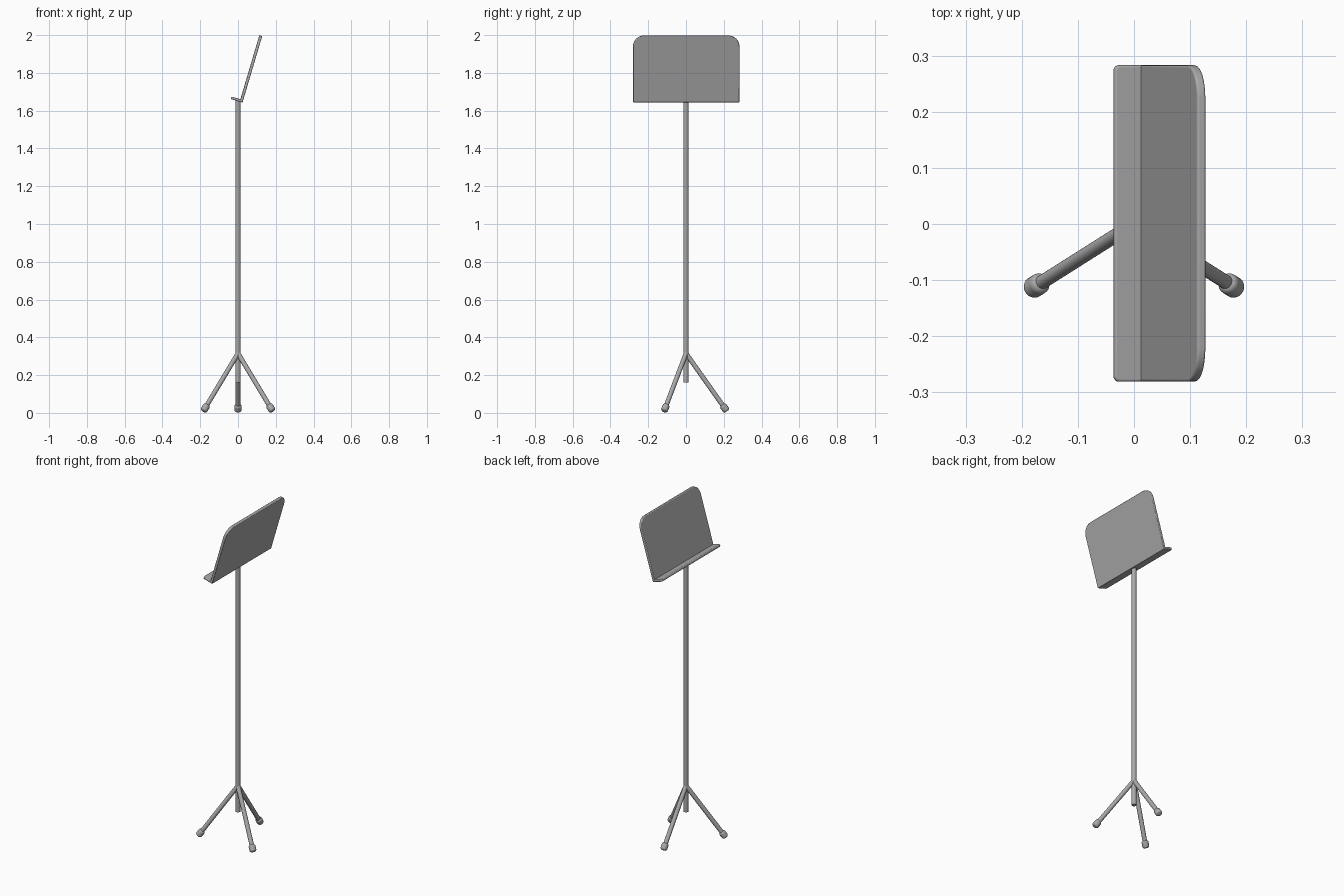
import bpy, math
from mathutils import Vector, Matrix

if "Cube" in bpy.data.objects:
    bpy.data.objects.remove(bpy.data.objects["Cube"])

grey = bpy.data.materials.new("grey metal")
grey.use_nodes = True
GREY = (0.4, 0.4, 0.4, 1)
grey.diffuse_color = GREY
grey.node_tree.nodes["Principled BSDF"].inputs["Base Color"].default_value = GREY


def finish(obj, name, bevel=0, segments=3):
    obj.name = name
    obj.data.materials.append(grey)
    if bevel:
        mod = obj.modifiers.new("soft_edges", "BEVEL")
        mod.width, mod.segments = bevel, segments
        mod.limit_method = "ANGLE"
        mod.angle_limit = math.radians(40)
    bpy.ops.object.select_all(action="DESELECT")
    obj.select_set(True)
    bpy.context.view_layer.objects.active = obj
    bpy.ops.object.shade_smooth_by_angle(angle=math.radians(40))


def rod(name, start, end, radius, bevel=0):
    """Cylinder running from start to end."""
    start, end = Vector(start), Vector(end)
    axis = end - start
    bpy.ops.mesh.primitive_cylinder_add(
        vertices=24, radius=radius, depth=axis.length, location=(start + end) / 2,
        rotation=axis.to_track_quat("Z", "Y").to_euler())
    finish(bpy.context.object, name, bevel, 5)


def sheet(name, width, height, thick, corner, matrix):
    """Flat sheet with its two top corners rounded; thickness runs toward local -x."""
    outline = [(-width / 2, 0), (width / 2, 0)]
    for side, first in ((1, 0), (-1, 90)):
        for i in range(9):
            a = math.radians(first + 90 * i / 8)
            outline.append((side * (width / 2 - corner) + corner * math.cos(a),
                            height - corner + corner * math.sin(a)))
    n = len(outline)
    verts = [(x, y, z) for x in (0, -thick) for y, z in outline]
    faces = [tuple(range(n)), tuple(reversed(range(n, 2 * n)))]
    faces += [(i, i + n, (i + 1) % n + n, (i + 1) % n) for i in range(n)]
    mesh = bpy.data.meshes.new(name)
    mesh.from_pydata(verts, [], faces)
    obj = bpy.data.objects.new(name, mesh)
    bpy.context.collection.objects.link(obj)
    obj.matrix_world = matrix
    finish(obj, name, 0.004)


# Central pole
rod("pole", (0, 0, 0.16), (0, 0, 1.655), 0.0135)

# Three splayed legs with rounded rubber feet
hub = Vector((0, 0, 0.315))
for name, x, y in (("left", 0.174, -0.11), ("right", -0.174, -0.11), ("rear", 0, 0.205)):
    tip = Vector((x, y, 0.025))
    along = (tip - hub).normalized()
    rod(name + "_leg", hub, tip, 0.0125)
    rod(name + "_foot", tip - along * 0.022, tip + along * 0.02, 0.019, 0.011)

# Tilted desk and the page ledge folded square to it
tilt = Matrix.Translation((0.024, 0.001, 1.643)) @ Matrix.Rotation(math.radians(16.5), 4, "Y")
sheet("desk", 0.564, 0.367, 0.016, 0.06, tilt)
sheet("page_ledge", 0.564, 0.0645, 0.014, 0.01, tilt @ Matrix.Rotation(math.radians(-90), 4, "Y")
      @ Matrix.Translation((0.014, 0, 0)))

# Ball joint where the legs meet the pole
bpy.ops.mesh.primitive_uv_sphere_add(segments=24, ring_count=12, radius=0.0145, location=hub)
finish(bpy.context.object, "leg_joint")
